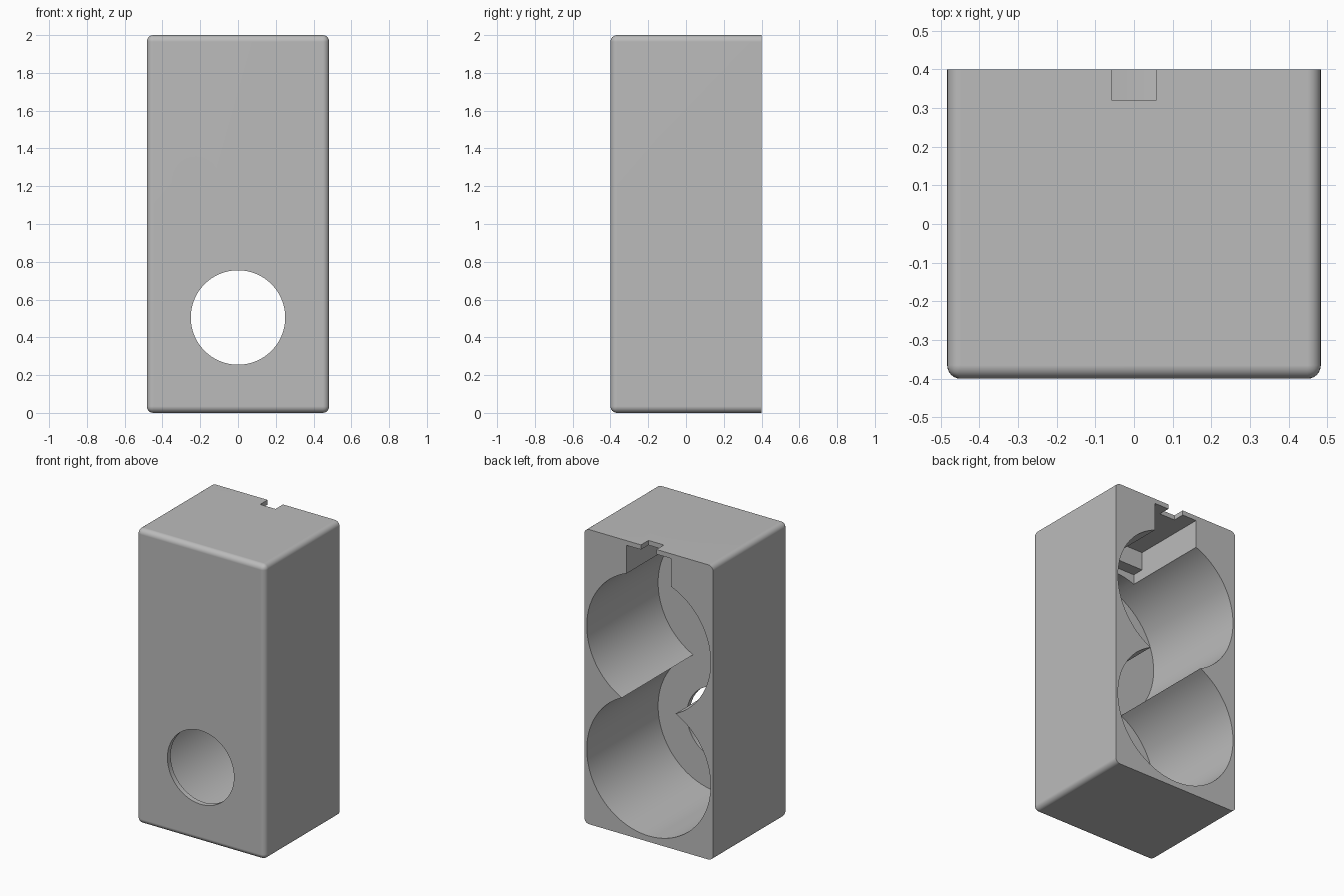
import bpy
import bmesh
from math import radians
from mathutils import Matrix, Vector

cube = bpy.data.objects.get("Cube")
if cube:
    bpy.data.objects.remove(cube, do_unlink=True)

# Single plain material
grey = bpy.data.materials.new("plain_grey")
grey.use_nodes = True
colour = (0.5, 0.5, 0.5, 1)
grey.diffuse_color = colour
grey.node_tree.nodes["Principled BSDF"].inputs["Base Color"].default_value = colour


def finish(bm, name):
    bmesh.ops.recalc_face_normals(bm, faces=bm.faces)
    mesh = bpy.data.meshes.new(name)
    bm.to_mesh(mesh)
    bm.free()
    mesh.materials.append(grey)
    obj = bpy.data.objects.new(name, mesh)
    bpy.context.collection.objects.link(obj)
    return obj


def box(name, low, high, rounding=0):
    low, high = Vector(low), Vector(high)
    bm = bmesh.new()
    place = Matrix.Translation((low + high) / 2) @ Matrix.Diagonal((*(high - low), 1))
    bmesh.ops.create_cube(bm, size=1, matrix=place)
    if rounding:
        # Round every edge except those around the open back
        edges = [e for e in bm.edges if min(v.co.y for v in e.verts) < 0]
        bmesh.ops.bevel(bm, geom=edges, offset=rounding, segments=6,
                        profile=0.5, affect='EDGES')
    return finish(bm, name)


def bore(name, radius, z, front, back):
    bm = bmesh.new()
    place = (Matrix.Translation((0, (front + back) / 2, z))
             @ Matrix.Rotation(radians(90), 4, 'X'))
    bmesh.ops.create_cone(bm, cap_ends=True, segments=96, radius1=radius,
                          radius2=radius, depth=back - front, matrix=place)
    return finish(bm, name)


# Outer housing
half_width, half_depth = 0.483, 0.4
housing = box("housing", (-half_width, -half_depth, 0), (half_width, half_depth, 2), 0.035)

# Hollows: two large bores, front opening, stepped pocket and top notch
inner, past = -0.365, 0.5
cutters = [
    bore("lower_bore", 0.465, 0.505, inner, past),
    bore("upper_bore", 0.465, 1.343, inner, past),
    bore("front_opening", 0.25, 0.505, -0.5, 0),
    box("pocket", (-0.166, -0.12, 1.5), (0.166, past, 1.968)),
    box("pocket_step", (-0.166, -0.2, 1.5), (0.166, 0, 1.845)),
    box("top_notch", (-0.058, 0.32, 1.9), (0.058, past, 2.1)),
]
bpy.ops.object.select_all(action='DESELECT')
housing.select_set(True)
bpy.context.view_layer.objects.active = housing
for cutter in cutters:
    cut = housing.modifiers.new(cutter.name, 'BOOLEAN')
    cut.operation = 'DIFFERENCE'
    cut.solver = 'EXACT'
    cut.object = cutter
    cutter.hide_render = True
    bpy.ops.object.modifier_apply(modifier=cut.name)
    bpy.data.objects.remove(cutter, do_unlink=True)

# Smooth curves with crisp rims
bpy.ops.object.shade_smooth_by_angle(angle=radians(30))
normals = housing.modifiers.new("even_normals", 'WEIGHTED_NORMAL')
normals.keep_sharp = True
